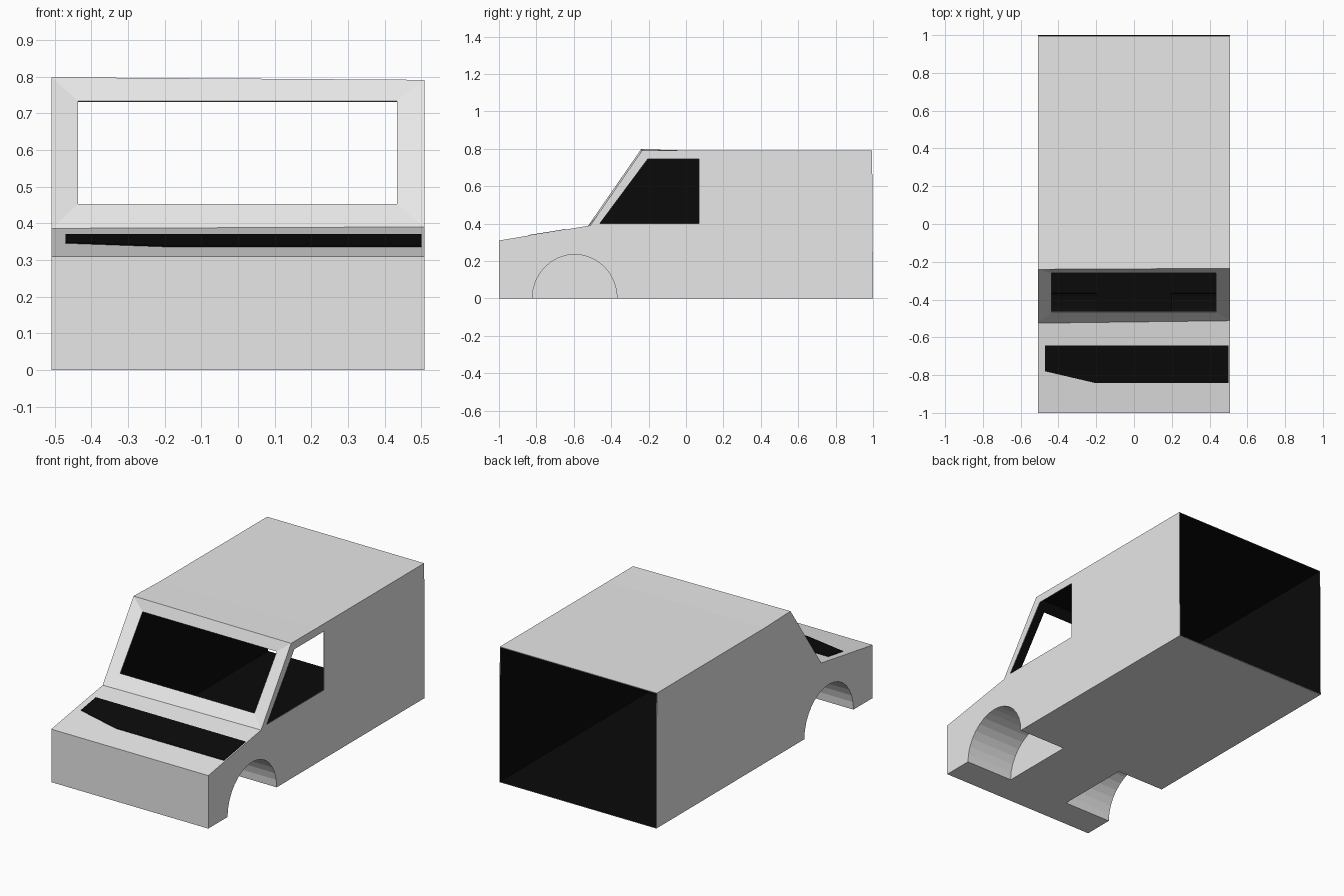
import bpy, bmesh, math
from mathutils import Vector

if "Cube" in bpy.data.objects:
    bpy.data.objects.remove(bpy.data.objects["Cube"])

def material(name, v):
    m = bpy.data.materials.new(name)
    m.diffuse_color = (v, v, v, 1)
    m.use_nodes = True
    m.node_tree.nodes["Principled BSDF"].inputs["Base Color"].default_value = m.diffuse_color
    return m

GREY = material("body grey", 0.8)
BLACK = material("inner black", 0.003)
W = 0.508

def new_object(name, bm, mats):
    bmesh.ops.recalc_face_normals(bm, faces=bm.faces)
    me = bpy.data.meshes.new(name)
    bm.to_mesh(me)
    bm.free()
    for m in mats:
        me.materials.append(m)
    ob = bpy.data.objects.new(name, me)
    bpy.context.collection.objects.link(ob)
    return ob

def prism(name, left, right, x0, x1, mats):
    """Solid between two side profiles of (y, z) points."""
    bm = bmesh.new()
    a = [bm.verts.new((x0, y, z)) for y, z in left]
    b = [bm.verts.new((x1, y, z)) for y, z in right]
    bm.faces.new(a)
    bm.faces.new(b[::-1])
    n = len(a)
    quads = [bm.faces.new((a[i], b[i], b[(i + 1) % n], a[(i + 1) % n])) for i in range(n)]
    return bm, a, b, quads

def apply(ob, mod):
    bpy.context.view_layer.objects.active = ob
    bpy.ops.object.modifier_apply(modifier=mod.name)

def cut(ob, cutter):
    mod = ob.modifiers.new("cut", 'BOOLEAN')
    mod.operation = 'DIFFERENCE'
    mod.solver = 'EXACT'
    mod.object = cutter
    apply(ob, mod)
    bpy.data.objects.remove(cutter)

# Van body from a left and a slightly different right profile
left = [(-1, 0), (-1, .31), (-.525, .386), (-.24, .798), (0, .791), (.995, .79), (1, 0)]
right = [(-1, 0), (-1, .31), (-.512, .390), (-.235, .791), (0, .79), (.995, .79), (1, 0)]
bm, a, b, quads = prism("van_body", left, right, -W, W, None)

# Windscreen frame, slightly sunk towards the opening
bm.faces.remove(quads[2])
outer = [a[2], b[2], b[3], a[3]]
inner = [bm.verts.new(p) for p in
         ((-.436, -.467, .452), (.433, -.467, .452), (.433, -.26, .733), (-.436, -.26, .733))]
for i in range(4):
    j = (i + 1) % 4
    bm.faces.new((outer[i], outer[j], inner[j], inner[i]))
bm.faces.new(inner)
body = new_object("van_body", bm, [GREY, BLACK])

# Front wheel arches on both sides
for s in (-1, 1):
    arc = [(-.595 + .227 * math.cos(math.tau * k / 32), .235 * math.sin(math.tau * k / 32))
           for k in range(32)]
    x0, x1 = sorted((s * .2, s * .7))
    cut(body, new_object("arch_cutter", prism("", arc, arc, x0, x1, None)[0], [GREY]))

# Open the rear and the windscreen
bm = bmesh.new()
bm.from_mesh(body.data)
glass = Vector((0, -.3635, .5925))
gone = [f for f in bm.faces if f.calc_center_median().y > .98
        or (f.calc_center_median() - glass).length < .03]
bmesh.ops.delete(bm, geom=gone, context='FACES')
bm.to_mesh(body.data)
bm.free()

# Thin wall with a black inside
sol = body.modifiers.new("wall", 'SOLIDIFY')
sol.thickness = .005
sol.offset = -1
sol.material_offset = 1
sol.material_offset_rim = 0
apply(body, sol)

# Window in the right side only
win = [(-.46, .402), (.07, .402), (.07, .745), (-.205, .745)]
cut(body, new_object("window_cutter", prism("", win, win, .45, .6, None)[0], [GREY]))

# Dark patch on the bonnet
bm = bmesh.new()
pts = [(-.47, -.78), (-.2, -.843), (.5, -.843), (.5, -.643), (-.47, -.643)]
f = bm.faces.new([bm.verts.new((x, y, .313 + (y + 1) * .162)) for x, y in pts])
ext = bmesh.ops.extrude_face_region(bm, geom=[f])
for v in ext["geom"]:
    if isinstance(v, bmesh.types.BMVert):
        v.co.z -= .004
new_object("bonnet_patch", bm, [BLACK])
